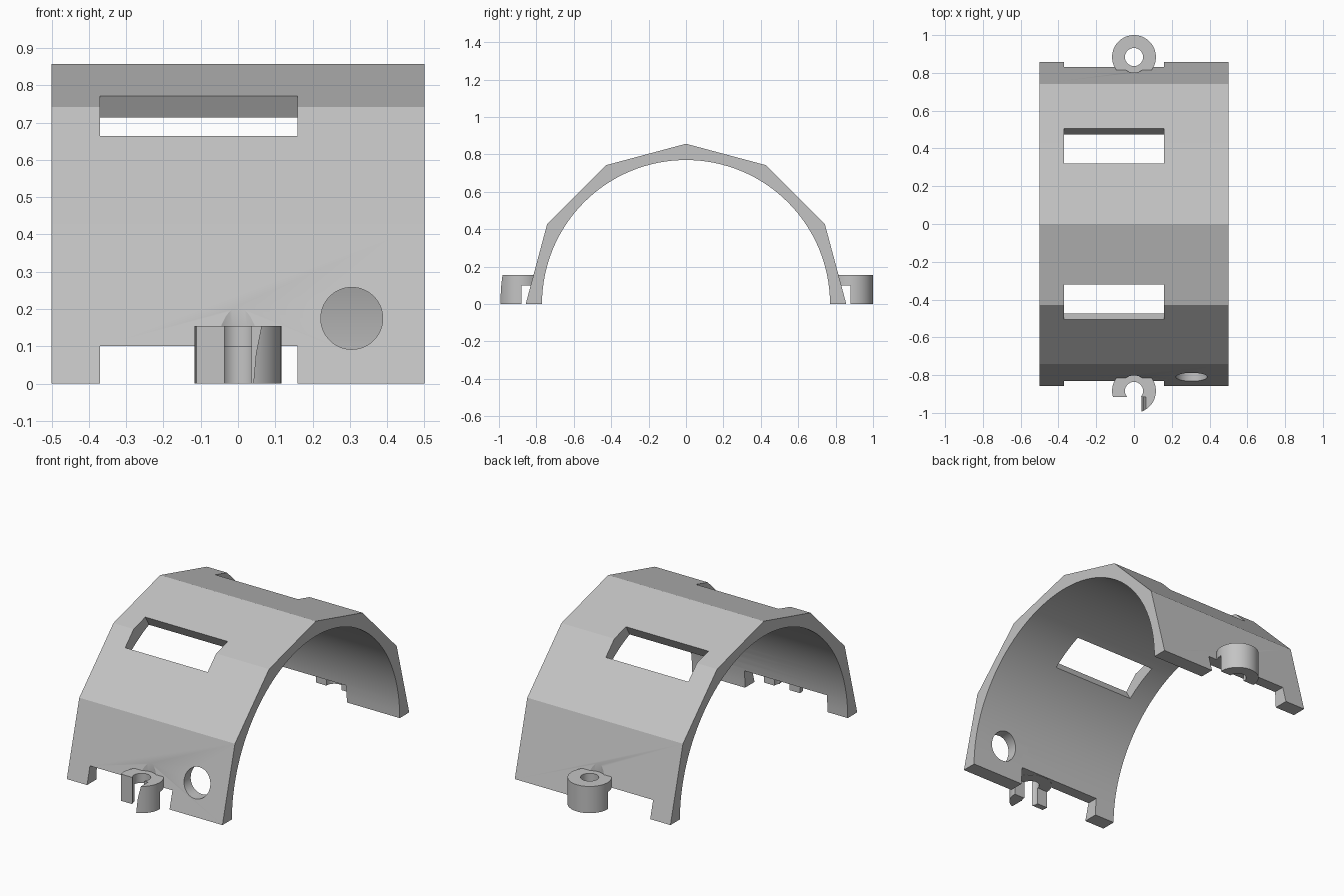
import bpy, bmesh, math
from mathutils import Matrix

cube = bpy.data.objects.get("Cube")
if cube:
    bpy.data.objects.remove(cube, do_unlink=True)

grey = bpy.data.materials.new("light grey")
grey.use_nodes = True
colour = (0.55, 0.55, 0.55, 1)
grey.diffuse_color = colour
grey.node_tree.nodes["Principled BSDF"].inputs["Base Color"].default_value = colour


def make(name, bm):
    bmesh.ops.recalc_face_normals(bm, faces=bm.faces)
    mesh = bpy.data.meshes.new(name)
    bm.to_mesh(mesh)
    bm.free()
    mesh.materials.append(grey)
    obj = bpy.data.objects.new(name, mesh)
    bpy.context.collection.objects.link(obj)
    return obj


def prism(name, points, offset):
    """Extrude a closed outline of 3D points by an offset."""
    bm = bmesh.new()
    face = bm.faces.new([bm.verts.new(p) for p in points])
    new = bmesh.ops.extrude_face_region(bm, geom=[face])["geom"]
    bmesh.ops.translate(bm, vec=offset,
                        verts=[v for v in new if isinstance(v, bmesh.types.BMVert)])
    return make(name, bm)


def box(name, centre, size, tilt=0):
    bm = bmesh.new()
    matrix = (Matrix.Translation(centre) @ Matrix.Rotation(tilt, 4, 'X')
              @ Matrix.Diagonal((*size, 1)))
    bmesh.ops.create_cube(bm, size=1, matrix=matrix)
    return make(name, bm)


def cylinder(name, centre, radius, depth, tilt=0):
    bm = bmesh.new()
    matrix = Matrix.Translation(centre) @ Matrix.Rotation(tilt, 4, 'X')
    bmesh.ops.create_cone(bm, cap_ends=True, segments=64, radius1=radius,
                          radius2=radius, depth=depth, matrix=matrix)
    return make(name, bm)


def cut(target, cutter):
    cutter.hide_render = True
    mod = target.modifiers.new("cut", 'BOOLEAN')
    mod.operation = 'DIFFERENCE'
    mod.solver = 'EXACT'
    mod.object = cutter
    bpy.context.view_layer.objects.active = target
    bpy.ops.object.modifier_apply(modifier=mod.name)
    bpy.data.objects.remove(cutter, do_unlink=True)


def arc(radius, steps):
    return [(-0.5, radius * math.cos(math.pi * i / steps),
             radius * math.sin(math.pi * i / steps)) for i in range(steps + 1)]


# Arched shell: faceted outside, round inside
shell = prism("arched_shell", arc(0.857, 6) + arc(0.77, 64)[::-1], (1, 0, 0))

LUG_Y, LUG_R, LUG_H = 0.884, 0.116, 0.155
SLOT_X, SLOT_W = -0.105, 0.53
lugs = {}
for name, side in (("front_hook", -1), ("back_lug", 1)):
    # Sloped window, foot notch and screw clearance in the shell
    window_y, window_z = side * 0.4, 0.4 * math.sqrt(3)
    cut(shell, box("window_cutter", (SLOT_X, window_y, window_z),
                   (SLOT_W, 0.214, 0.5), -side * math.pi / 6))
    cut(shell, box("notch_cutter", (SLOT_X, side * 0.79, 0), (SLOT_W, 0.2, 0.202)))
    cut(shell, cylinder("clearance_cutter", (0, side * LUG_Y, 0.254), 0.082, 0.2))

    # Round lug, undercut towards the shell and drilled
    lug = cylinder(name, (0, side * LUG_Y, LUG_H / 2), LUG_R, LUG_H)
    cut(lug, box("undercut", (0, side * 0.78, 0), (0.5, 0.2, 0.2)))
    cut(lug, cylinder("bore", (0, side * LUG_Y, 0), 0.048, 1))
    lugs[name] = lug

# Opening that turns the front lug into a hook
opening = [(-0.2, -0.05), (0.037, -0.05), (0.041, 0), (0.048, 0.08),
           (0.063, LUG_H), (0.07, 0.2), (-0.2, 0.2)]
cut(lugs["front_hook"], prism("hook_cutter", [(x, -1.1, z) for x, z in opening],
                              (0, 0.185, 0)))

# Round port through the front wall
cut(shell, cylinder("port_cutter", (0.305, -0.8, 0.175), 0.083, 0.4, math.pi / 2))

# Smooth the curved faces, keep the facets crisp
for obj in (shell, *lugs.values()):
    bpy.ops.object.select_all(action='DESELECT')
    obj.select_set(True)
    bpy.context.view_layer.objects.active = obj
    bpy.ops.object.shade_smooth_by_angle(angle=math.radians(20))
